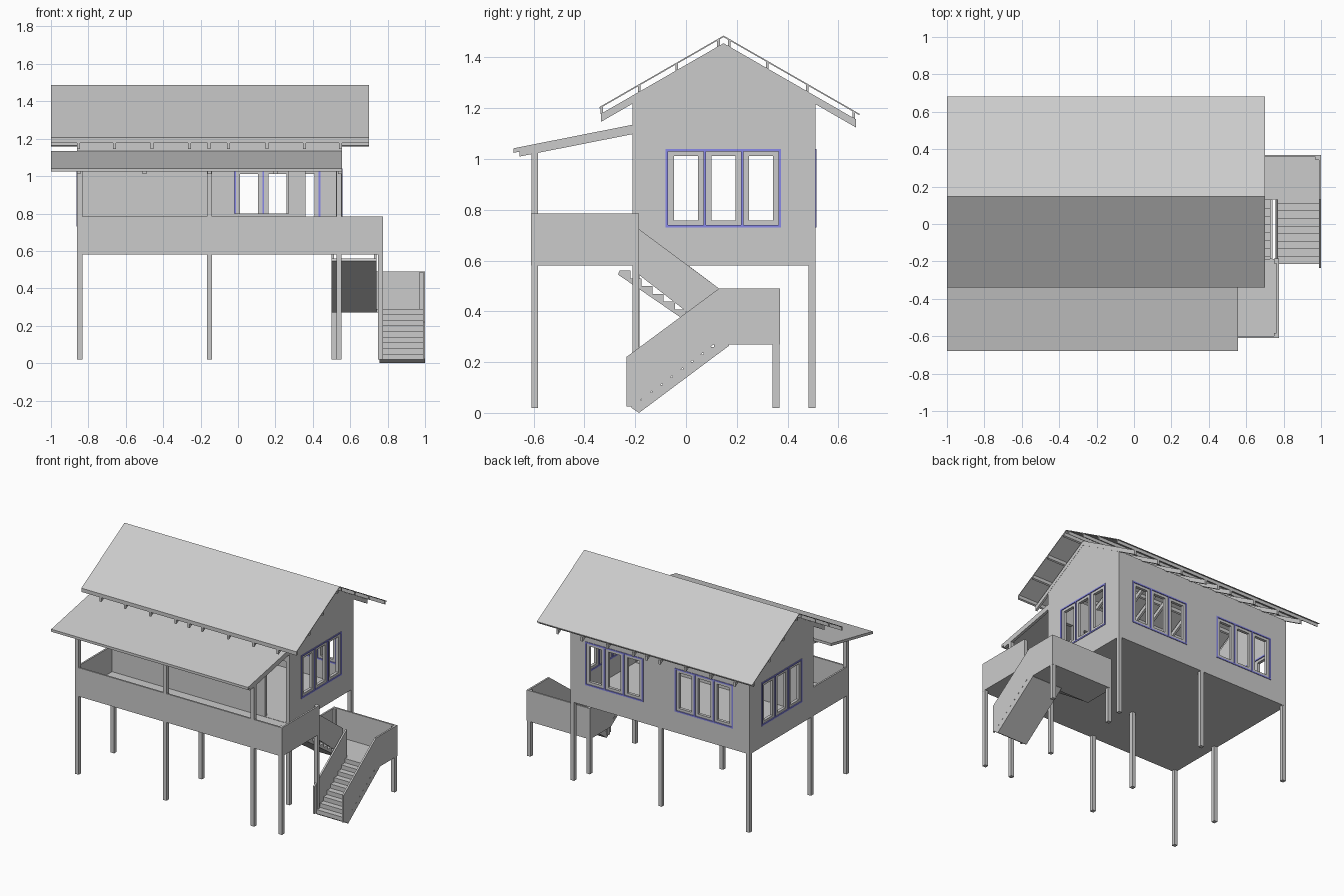
import bpy, bmesh

if "Cube" in bpy.data.objects:
    bpy.data.objects.remove(bpy.data.objects["Cube"])

def prism(name, profile, x0, x1):
    """Extrude a (y, z) outline along x."""
    bm = bmesh.new()
    f = bm.faces.new([bm.verts.new((x0, y, z)) for y, z in profile])
    ext = bmesh.ops.extrude_face_region(bm, geom=[f])
    vs = [g for g in ext["geom"] if isinstance(g, bmesh.types.BMVert)]
    bmesh.ops.translate(bm, verts=vs, vec=(x1 - x0, 0, 0))
    bmesh.ops.recalc_face_normals(bm, faces=bm.faces)
    me = bpy.data.meshes.new(name)
    bm.to_mesh(me)
    bm.free()
    ob = bpy.data.objects.new(name, me)
    bpy.context.collection.objects.link(ob)
    return ob

def box(name, x0, x1, y0, y1, z0, z1, mat=None):
    ob = prism(name, [(y0, z0), (y1, z0), (y1, z1), (y0, z1)], x0, x1)
    if mat:
        ob.data.materials.append(mat)
    return ob

def cut(ob, cutters):
    """Subtract the cutters and bake the result."""
    for c in cutters:
        m = ob.modifiers.new("cut", "BOOLEAN")
        m.operation, m.solver, m.object = "DIFFERENCE", "EXACT", c
    dg = bpy.context.evaluated_depsgraph_get()
    me = bpy.data.meshes.new_from_object(ob.evaluated_get(dg))
    ob.modifiers.clear()
    ob.data = me
    for c in cutters:
        bpy.data.objects.remove(c)

blue = bpy.data.materials.new("frame_blue")
blue.diffuse_color = (0.25, 0.25, 0.8, 1)
blue.use_nodes = True
blue.node_tree.nodes["Principled BSDF"].inputs["Base Color"].default_value = blue.diffuse_color

# House shell: gabled block, hollowed, with window and door openings
T = 0.025
RY, SL = 0.148, 0.575          # ridge position and roof slope
X0, X1, Y0, Y1 = -0.86, 0.555, -0.21, 0.51
WZ0, WZ1 = 0.73, 1.04
def roof_z(y, ridge):
    return ridge - abs(y - RY) * SL

shell = prism("house_walls", [(Y0, 0.58), (Y1, 0.58), (Y1, roof_z(Y1, 1.43)),
                              (RY, 1.43), (Y0, roof_z(Y0, 1.43))], X0, X1)
# windows as (wall axis, outer face coordinate, inward sign, start, end)
windows = [("x", X1, -1, -0.08, 0.375), ("x", X0, 1, -0.08, 0.375),
           ("y", Y1, -1, -0.02, 0.44), ("y", Y1, -1, -0.73, -0.27)]

def wall_box(name, axis, face, s, d0, d1, u0, u1, z0, z1, mat=None):
    a, b = sorted((face + s * d0, face + s * d1))
    if axis == "x":
        return box(name, a, b, u0, u1, z0, z1, mat)
    return box(name, u0, u1, a, b, z0, z1, mat)

cutters = [box("cut_room", X0 + T, X1 - T, Y0 + T, Y1 - T, 0.60, 2),
           box("cut_front_window", -0.02, 0.27, Y0 - 0.1, Y0 + 0.1, 0.80, WZ1),
           box("cut_door", 0.36, 0.525, Y0 - 0.1, Y0 + 0.1, 0.602, WZ1)]
cutters += [wall_box("cut_win", ax, f, s, -0.1, 0.1, a, b, WZ0, WZ1)
            for ax, f, s, a, b in windows]
# the room cutter must leave the gable ends standing
cut(shell, cutters)

# Triple casement windows: blue frame, grey sashes
B, S = 0.01, 0.022
for ax, f, s, a, b in windows:
    fr = lambda *r: wall_box("window_frame", ax, f, s, -0.004, T + 0.004, *r, blue)
    sa = lambda *r: wall_box("window_sash", ax, f, s, 0.002, T - 0.002, *r)
    fr(a, b, WZ0, WZ0 + B)
    fr(a, b, WZ1 - B, WZ1)
    step = (b - a - B) / 3
    for i in range(4):
        fr(a + i * step, a + i * step + B, WZ0 + B, WZ1 - B)
    for i in range(3):
        l, r = a + i * step + B, a + (i + 1) * step
        lo, hi = WZ0 + B, WZ1 - B
        sa(l, l + S, lo, hi)
        sa(r - S, r, lo, hi)
        sa(l + S, r - S, lo, lo + S - 0.004)
        sa(l + S, r - S, hi - S + 0.004, hi)

# Main roof: thin sheets, purlins and rafters on both slopes
for side, eave, raf in (("front", -0.34, -0.335), ("back", 0.683, 0.67)):
    prism("roof_sheet_" + side, [(RY, 1.486), (eave, roof_z(eave, 1.486)),
          (eave, roof_z(eave, 1.48)), (RY, 1.48)], -1, 0.70)
    for rx in (-0.852, -0.66, -0.46, -0.26, -0.155, -0.05, 0.155, 0.355, 0.548):
        prism("rafter_" + side, [(RY, 1.456), (raf, roof_z(raf, 1.456)),
              (raf, roof_z(raf, 1.424)), (RY, 1.424)], rx - 0.008, rx + 0.008)
for py in (-0.332, -0.185, -0.036, 0.128, 0.17, 0.32, 0.477, 0.66):
    a, b = py - 0.005, py + 0.005
    prism("purlin", [(a, roof_z(a, 1.456)), (b, roof_z(b, 1.456)),
                     (b, roof_z(b, 1.481)), (a, roof_z(a, 1.481))], -1, 0.70)

# Porch roof with rafters
prism("porch_roof", [(Y0, 1.135), (-0.68, 1.042), (-0.68, 1.024), (Y0, 1.117)], -1, X1)
for rx in (-0.852, -0.5, -0.152, 0.2, 0.545):
    prism("porch_rafter", [(Y0, 1.118), (-0.655, 1.03), (-0.655, 1.01), (Y0, 1.098)],
          rx - 0.01, rx + 0.01)

# Porch deck and parapets
DX, DY, P = 0.775, -0.61, 0.012
box("deck_floor_main", X0, X1, DY, Y0, 0.58, 0.60)
box("deck_floor_side", X1, DX, DY, -0.187, 0.58, 0.60)
box("deck_parapet_front", X0, DX, DY, DY + P, 0.58, 0.785)
box("deck_parapet_left", X0, X0 + P, DY + P, Y0, 0.58, 0.785)
box("deck_parapet_right", DX - P, DX, DY + P, -0.187, 0.58, 0.785)

# Posts
def post(name, x, y, top, w=0.0135):
    box(name, x - w, x + w, y - w, y + w, 0.02, top)
for px in (-0.846, -0.152, 0.541):
    post("porch_post", px, -0.596, 1.045)
    post("middle_post", px, -0.196, 0.58)
    post("back_post", px, 0.496, 0.58)
post("deck_corner_post", 0.761, -0.596, 0.785)
post("deck_stair_post", 0.761, -0.198, 0.785)
for px in (0.5145, 0.985):
    post("landing_post", px, 0.355, 0.487)

# Stairs: two saw-toothed flights with a landing
N = 9
def flight(name, y0, y1, z0, z1, x0, x1, foot, head):
    run, rise = (y1 - y0) / N, (z1 - z0) / N
    pts = []
    for k in range(N):
        pts += [(y0 + k * run, z0 + k * rise), (y0 + k * run, z0 + (k + 1) * rise)]
    prism(name, pts + [(y1, z1)] + [head, foot], x0, x1)

flight("lower_flight", -0.215, 0.15, 0.02, 0.29, 0.757, 1.0, (-0.185, 0.0), (0.17, 0.265))
flight("upper_flight", 0.13, -0.262, 0.285, 0.56, 0.50, 0.74, (0.13, 0.272), (-0.268, 0.545))
box("landing_floor", 0.50, 1.0, 0.13, 0.37, 0.27, 0.29)

# Stair and landing parapets
low = [(-0.235, 0.025), (-0.235, 0.22), (0.13, 0.49), (0.13, 0.285), (-0.215, 0.025)]
prism("lower_rail_outer", low, 1.0 - P, 1.0)
prism("lower_rail_inner", low, 0.757, 0.757 + P)
prism("upper_rail_outer", [(-0.187, 0.725), (0.13, 0.49), (0.13, 0.30), (-0.187, 0.545)],
      0.74 - P, 0.74)
prism("upper_rail_inner", [(0.01, 0.58), (0.13, 0.49), (0.13, 0.30), (-0.187, 0.545),
                           (-0.187, 0.58)], 0.50, 0.50 + P)
box("landing_parapet_back", 0.50, 1.0, 0.37 - P, 0.37, 0.27, 0.49)
box("landing_parapet_right", 1.0 - P, 1.0, 0.13, 0.37 - P, 0.27, 0.49)
box("landing_parapet_left", 0.50, 0.50 + P, 0.13, 0.37 - P, 0.27, 0.49)
